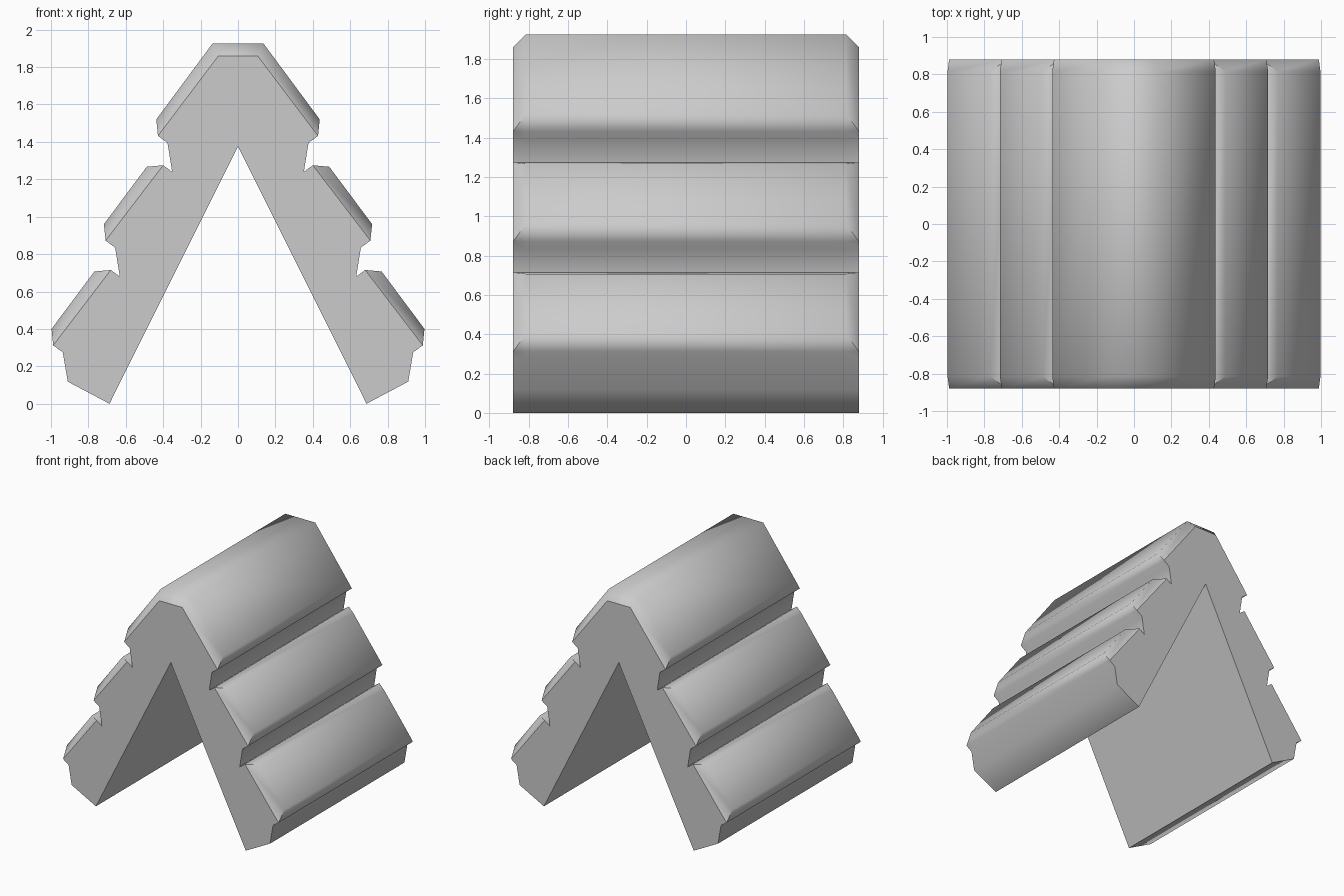
import bpy, bmesh, math

if "Cube" in bpy.data.objects:
    bpy.data.objects.remove(bpy.data.objects["Cube"])

HALF, BEVEL = 0.88, 0.065      # half length, end chamfer depth
STEP = (0.28, -0.56)           # offset from one siding board to the next

# Right half of the profile: (x, z) in the middle, (x, z) on the end face
right = [((0.137, 1.925), (0.105, 1.86))]          # ridge cap
for i in range(3):
    dx, dz = STEP[0] * i, STEP[1] * i
    p = lambda x, z: (x + dx, z + dz)
    if i:                                          # undercut and top lip of a board
        a = p(0.12, 1.835)
        right += [(a, a), (p(0.208, 1.827), a)]
    low = p(0.428, 1.432)
    right += [(p(0.437, 1.52), low), (low, low)]   # sloping face and lower lip
    for q in (p(0.377, 1.395), p(0.352, 1.24) if i < 2 else p(0.350, 1.238)):
        right.append((q, q))                       # recess below the board
right.append(((0.687, 0.0), (0.687, 0.0)))         # foot

flip = lambda q: (-q[0], q[1])
apex = (0.0, 1.375)
profile = right + [(apex, apex)] + [(flip(a), flip(b)) for a, b in reversed(right)]

# Loft the four cross-sections along y
bm = bmesh.new()
rings = []
for y, k in ((-HALF, 1), (-HALF + BEVEL, 0), (HALF - BEVEL, 0), (HALF, 1)):
    rings.append([bm.verts.new((pt[k][0], y, pt[k][1])) for pt in profile])
n = len(profile)
for r0, r1 in zip(rings, rings[1:]):
    for i in range(n):
        j = (i + 1) % n
        bm.faces.new((r0[i], r0[j], r1[j], r1[i]))
bm.faces.new(rings[0])
bm.faces.new(rings[-1])
bmesh.ops.remove_doubles(bm, verts=bm.verts[:], dist=0.0005)
bmesh.ops.recalc_face_normals(bm, faces=bm.faces[:])

mesh = bpy.data.meshes.new("roof")
bm.to_mesh(mesh)
bm.free()
roof = bpy.data.objects.new("roof", mesh)
bpy.context.collection.objects.link(roof)

# Soft board edges, flat gable ends
bpy.context.view_layer.objects.active = roof
roof.select_set(True)
bpy.ops.object.shade_smooth_by_angle(angle=math.radians(55))
for f in mesh.polygons:
    if abs(f.normal.y) > 0.99:
        f.use_smooth = False
